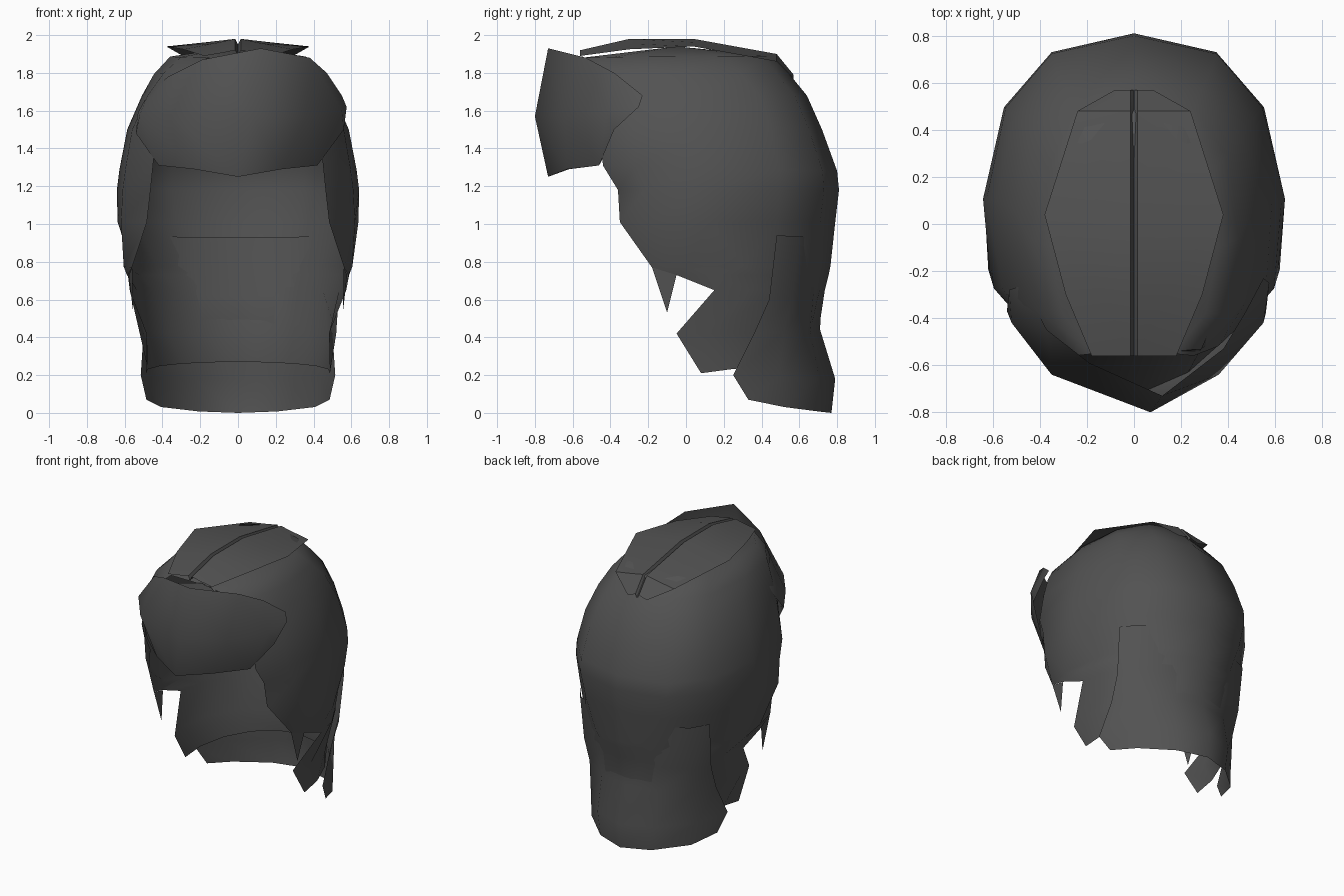
import bpy, math

if "Cube" in bpy.data.objects:
    bpy.data.objects.remove(bpy.data.objects["Cube"])

hair = bpy.data.materials.new("charcoal hair")
hair.diffuse_color = (0.085, 0.085, 0.085, 1)
hair.use_nodes = True
hair.node_tree.nodes["Principled BSDF"].inputs["Base Color"].default_value = hair.diffuse_color


def make(name, verts, faces, angle=50):
    me = bpy.data.meshes.new(name)
    me.from_pydata(verts, [], faces)
    me.materials.append(hair)
    ob = bpy.data.objects.new(name, me)
    bpy.context.collection.objects.link(ob)
    bpy.ops.object.select_all(action='DESELECT')
    ob.select_set(True)
    bpy.context.view_layer.objects.active = ob
    bpy.ops.object.mode_set(mode='EDIT')
    bpy.ops.mesh.select_all(action='SELECT')
    bpy.ops.mesh.normals_make_consistent(inside=False)
    bpy.ops.object.mode_set(mode='OBJECT')
    bpy.ops.object.shade_smooth_by_angle(angle=math.radians(angle))
    return ob


def grid_faces(rows, cols):
    return [(r * cols + c, r * cols + c + 1, (r + 1) * cols + c + 1, (r + 1) * cols + c)
            for r in range(rows - 1) for c in range(cols - 1)]


def arc(half_w, y_back, y_mid, front_len, y_end, z_back, z_end, p=2.4, n=5):
    """U-shaped strip around the back of the head, open at the front."""
    def angle_at(y):
        length = y_back - y_mid if y >= y_mid else front_len
        u = max(-1, min(1, (y - y_mid) / length))
        return math.acos(math.copysign(abs(u) ** (p / 2), u))
    end = angle_at(y_end)
    side = []
    for i in range(n + 1):
        t = end * i / n
        c, s = math.cos(t), math.sin(t)
        length = y_back - y_mid if c >= 0 else front_len
        y = y_mid + length * math.copysign(abs(c) ** (2 / p), c)
        z = z_back + (z_end - z_back) * (i / n) ** 2
        side.append((half_w * abs(s) ** (2 / p), y, z))
    return [(-x, y, z) for x, y, z in reversed(side[1:])] + side


# main shell: half width, back y, middle y, front length, front edge y, back z, front z, squareness
shell = [
    (.36, .47, -.05, .54, -.55, 1.89, 1.88, 2.3),
    (.445, .55, -.05, .57, -.56, 1.79, 1.80, 2.5),
    (.51, .64, -.05, .57, -.52, 1.68, 1.68, 2.6),
    (.59, .72, -.05, .50, -.45, 1.50, 1.50, 2.6),
    (.63, .80, -.05, .48, -.44, 1.28, 1.31, 2.6),
    (.645, .81, -.05, .39, -.36, 1.18, 1.18, 2.5),
    (.645, .79, -.05, .41, -.35, 1.01, 1.01, 2.3),
    (.605, .765, .0, .45, -.18, .78, .77, 2.1),
    (.595, .755, .05, .50, -.05, .73, .73, 2.0),
    (.575, .735, .1, .30, .15, .65, .65, 2.0),
    (.52, .70, .1, .40, -.05, .42, .42, 2.0),
    (.49, .715, .12, .40, .08, .27, .21, 1.9),
]
verts = [v for row in shell for v in arc(*row)]
cols = 11
faces = grid_faces(len(shell), cols)
verts.append((0, -.05, 1.94))
faces += [(c, (c + 1) % cols, len(verts) - 1) for c in range(cols)]
make("main_shell", verts, faces)

# pointed locks in front of the ears
for s, side in ((-1, "left"), (1, "right")):
    make("side_tip_" + side, [(s * .56, -.18, .77), (s * .578, -.05, .73),
                              (s * .555, -.10, .53)], [(0, 1, 2)])

# flared nape layer, tucked into the shell at its top
nape = [
    (.53, .745, .48, .3, .48, .93, .94, 1.7),
    (.515, .715, .44, .3, .44, .62, .60, 1.75),
    (.50, .71, .36, .3, .36, .44, .42, 1.75),
    (.515, .79, .25, .3, .25, .18, .20, 1.7),
    (.485, .77, .33, .3, .33, .0, .07, 1.65),
]
make("nape_layer", [v for row in nape for v in arc(*row, n=3)], grid_faces(len(nape), 7))

# swept fringe: top, middle and lower edge
top = [(-.47, -.26, 1.70), (-.37, -.45, 1.78), (-.19, -.59, 1.87), (.12, -.73, 1.93),
       (.38, -.53, 1.88), (.47, -.38, 1.80), (.55, -.23, 1.68)]
mid = [(-.53, -.28, 1.59), (-.52, -.42, 1.58), (-.35, -.64, 1.57), (.07, -.80, 1.57),
       (.36, -.64, 1.57), (.55, -.42, 1.60), (.575, -.25, 1.62)]
low = [(-.54, -.37, 1.48), (-.42, -.46, 1.31), (-.23, -.62, 1.29), (0, -.73, 1.25),
       (.23, -.63, 1.29), (.42, -.46, 1.31), (.56, -.38, 1.50)]
make("fringe", top + mid + low, grid_faces(3, 7), 70)

# lining behind the fringe, from the crown down to its lower edge
inner = [(x * .75, max(y, -.55), z - .04) for x, y, z in top[1:6]]
make("fringe_lining", inner + low[1:6], grid_faces(2, 5))

# crown panels on each side of the parting: y, half width, inner z, outer z
crown = [(-.56, .18, 1.92, 1.89), (-.30, .29, 1.98, 1.925), (.04, .38, 1.98, 1.94),
         (.48, .24, 1.90, 1.86), (.57, .08, 1.79, 1.77)]
for s, side in ((-1, "left"), (1, "right")):
    v = []
    for y, w, zi, zo in crown:
        v += [(0, y, zi - .03), (s * .015, y, zi), (s * w * .45, y, zi + .45 * (zo - zi)),
              (s * w, y, zo)]
    make("crown_panel_" + side, v, grid_faces(len(crown), 4), 40)
